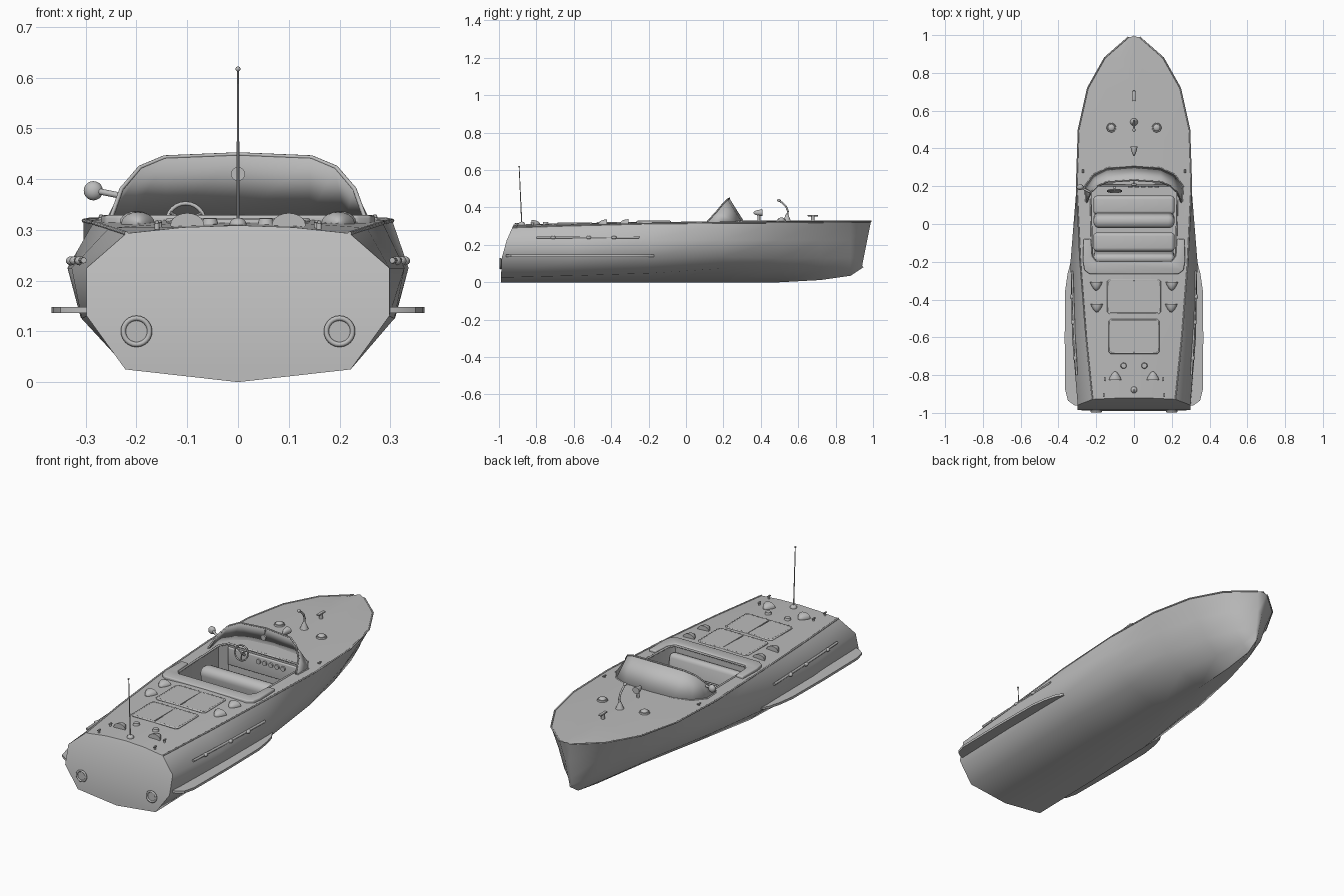
import bpy, bmesh, math
from mathutils import Vector, Matrix

old = bpy.data.objects.get("Cube")
if old:
    bpy.data.objects.remove(old)

grey = bpy.data.materials.new("plain_grey")
grey.use_nodes = True
grey.diffuse_color = (0.5, 0.5, 0.5, 1)
grey.node_tree.nodes["Principled BSDF"].inputs["Base Color"].default_value = (0.5, 0.5, 0.5, 1)


def finish(name, bm, bevel=0, angle=38):
    """Turn a bmesh into a shaded object."""
    if bevel:
        bmesh.ops.bevel(bm, geom=bm.edges[:], offset=bevel, segments=3, affect='EDGES', profile=0.5)
    bmesh.ops.recalc_face_normals(bm, faces=bm.faces[:])
    mesh = bpy.data.meshes.new(name)
    bm.to_mesh(mesh)
    bm.free()
    mesh.materials.append(grey)
    ob = bpy.data.objects.new(name, mesh)
    bpy.context.collection.objects.link(ob)
    shade(ob, angle)
    return ob


def shade(ob, angle):
    bpy.ops.object.select_all(action='DESELECT')
    ob.select_set(True)
    bpy.context.view_layer.objects.active = ob
    bpy.ops.object.shade_smooth_by_angle(angle=math.radians(angle))


def box(name, center, size, bevel=0, tilt=0):
    bm = bmesh.new()
    bmesh.ops.create_cube(bm, size=1, matrix=Matrix.Diagonal((*size, 1)))
    if bevel:
        bmesh.ops.bevel(bm, geom=bm.edges[:], offset=bevel, segments=4, affect='EDGES', profile=0.5)
    bm.transform(Matrix.Translation(center) @ Matrix.Rotation(math.radians(tilt), 4, 'X'))
    return finish(name, bm)


def rod(name, a, b, r1, r2=None, sides=16):
    """Cylinder or cone between two points."""
    a, b = Vector(a), Vector(b)
    bm = bmesh.new()
    turn = (b - a).to_track_quat('Z', 'Y').to_matrix().to_4x4()
    bmesh.ops.create_cone(bm, cap_ends=True, segments=sides, radius1=r1, radius2=r1 if r2 is None else r2,
                          depth=(b - a).length, matrix=Matrix.Translation((a + b) / 2) @ turn)
    return finish(name, bm)


def ball(name, center, size, cut=0):
    """Ellipsoid; cut flattens the +y (1) or -y (-1) half and tapers the other."""
    bm = bmesh.new()
    bmesh.ops.create_uvsphere(bm, u_segments=16, v_segments=10, radius=1)
    for v in bm.verts:
        if cut:
            v.co.y = cut * min(0, v.co.y * cut)
            v.co.x *= 1 - 0.4 * abs(v.co.y)
    bm.transform(Matrix.Translation(center) @ Matrix.Diagonal((*size, 1)))
    return finish(name, bm)


def tube(name, pts, r, closed=False):
    cu = bpy.data.curves.new(name, 'CURVE')
    cu.dimensions = '3D'
    cu.bevel_depth, cu.bevel_resolution, cu.use_fill_caps = r, 2, True
    sp = cu.splines.new('POLY')
    sp.points.add(len(pts) - 1)
    for p, co in zip(sp.points, pts):
        p.co = (*co, 1)
    sp.use_cyclic_u = closed
    cu.materials.append(grey)
    ob = bpy.data.objects.new(name, cu)
    bpy.context.collection.objects.link(ob)
    bpy.ops.object.select_all(action='DESELECT')
    ob.select_set(True)
    bpy.context.view_layer.objects.active = ob
    bpy.ops.object.convert(target='MESH')
    shade(bpy.context.object, 50)


def ring(name, center, big, small, turn):
    m = Matrix.Translation(center) @ Matrix.Rotation(math.radians(turn), 4, 'X')
    angles = [math.tau * i / 24 for i in range(24)]
    tube(name, [m @ Vector((big * math.cos(a), big * math.sin(a), 0)) for a in angles], small, True)


def prism(name, outline, z0, z1, bevel=0):
    bm = bmesh.new()
    f = bm.faces.new([bm.verts.new((x, y, z0)) for x, y in outline])
    top = bmesh.ops.extrude_face_region(bm, geom=[f])["geom"]
    bmesh.ops.translate(bm, verts=[v for v in top if isinstance(v, bmesh.types.BMVert)], vec=(0, 0, z1 - z0))
    return finish(name, bm, bevel)


def mirrored(half):
    """Complete a half path that starts on the centre line."""
    return [(-p[0], *p[1:]) for p in reversed(half[1:])] + list(half)


def deck(x, y):
    """Height of the cambered deck."""
    z = 0.31 + 0.02 * (y + 0.92) / 1.12 if y < 0.2 else 0.33
    return z - 0.013 * (x / 0.28) ** 2


# Hull: y, keel z, then (x, z) of chine, bilge, widest line and gunwale
stations = [
    (-0.99, 0, (.222, .025), (.298, .13), (.298, .225), (.22, .293)),
    (-0.6, 0, (.225, .035), (.308, .125), (.328, .225), (.254, .304)),
    (-0.2, 0, (.225, .048), (.31, .127), (.336, .225), (.285, .314)),
    (0.2, 0, (.19, .074), (.27, .137), (.304, .225), (.304, .318)),
    (0.5, 0, (.11, .062), (.2, .128), (.258, .225), (.294, .32)),
    (0.72, .012, (.07, .062), (.14, .13), (.19, .225), (.245, .322)),
    (0.88, .035, (.035, .07), (.08, .13), (.112, .225), (.155, .324)),
    (0.94, .08, (.006, .09), (.009, .13), (.014, .225), (.03, .324))]
bm = bmesh.new()
rows, gunwale = [], []
for n, (y, keel, *side) in enumerate(stations):
    sx, sz = side[3]
    crown = max(deck(0, y), sz + 0.004)
    half = [(0, keel), *side, (sx * 0.5, sz + (crown - sz) * 0.75), (0, crown)]
    pts = []
    for x, z in half:
        rake = 0
        if n == 0:
            rake = 0.005 * z / 0.13 if z < 0.13 else 0.005 + 0.065 * ((z - 0.13) / 0.18) ** 1.4
        elif n == len(stations) - 1:
            rake = (z - 0.08) * 0.2 + (0.008 if x == 0 else 0)
        pts.append((x, y + rake, z))
    gunwale.append(pts[4])
    right = [bm.verts.new(p) for p in pts]
    left = [bm.verts.new((-p[0], *p[1:])) for p in pts[1:-1]]
    rows.append(right + left[::-1])
for a, b in zip(rows, rows[1:]):
    for i in range(len(a)):
        j = (i + 1) % len(a)
        bm.faces.new((a[i], a[j], b[j], b[i]))
    for i in (4, -4):
        bm.edges.get((a[i], b[i])).smooth = False
for r in (rows[0], rows[-1]):
    bm.faces.new((r[0], r[1], r[-1]))
    for i in range(1, 5):
        bm.faces.new((r[i], r[i + 1], r[-i - 1], r[-i]))
    bm.faces.new((r[5], r[6], r[7]))
hull = finish("hull", bm, angle=56)

# Cockpit well
well = [(.2, -.2), (.222, -.17), (.23, .17), (.2, .21), (-.2, .21), (-.23, .17), (-.222, -.17), (-.2, -.2)]
cutter = prism("cockpit_cutter", well, 0.14, 0.5)
cutter.hide_render = True
mod = hull.modifiers.new("cockpit", 'BOOLEAN')
mod.operation, mod.object, mod.solver = 'DIFFERENCE', cutter, 'EXACT'
bpy.context.view_layer.objects.active = hull
bpy.ops.object.modifier_apply(modifier="cockpit")
bpy.data.objects.remove(cutter)
shade(hull, 56)
tube("cockpit_trim", [(x, y, deck(x, y) + 0.001) for x, y in well], 0.005, True)
pad = [(0, -.265), (.235, -.265), (.262, -.245), (.27, -.2), (.268, -.08), (.228, -.08), (.222, -.17), (.2, -.2), (0, -.2)]
prism("cockpit_rear_pad", pad[:-1] + [(-x, y) for x, y in reversed(pad[1:-1])], 0.3, 0.329, 0.006)

# Benches
for label, y, thick in (("front", 0.1, 0.075), ("rear", -0.095, 0.05)):
    box(label + "_seat", (0, y, 0.195), (0.43, 0.1, 0.05), 0.02)
    box(label + "_seat_base", (0, y - 0.01, 0.155), (0.42, 0.09, 0.05))
    box(label + "_backrest", (0, y - 0.08, 0.225), (0.43, thick, 0.13), thick * 0.45, 10)

# Dashboard and wheel
box("dashboard", (0, 0.207, 0.265), (0.4, 0.015, 0.09), 0.005)
for i in range(5):
    x = -0.02 + 0.035 * i
    rod("gauge", (x, 0.202, 0.285), (x, 0.192, 0.285), 0.012)
ring("steering_wheel", (-.103, .175, .316), 0.037, 0.004, 78)
rod("steering_column", (-.103, .175, .316), (-.103, .21, .29), 0.006)
for a in (0.5, 2.6, 4.7):
    rod("wheel_spoke", (-.103, .175, .316), (-.103 + .036 * math.cos(a), .175, .316 + .036 * math.sin(a)), 0.003, sides=8)

# Windscreen
base = mirrored([(0, .31, .325), (.14, .297, .325), (.215, .262, .322), (.26, .2, .32), (.255, .12, .318)])
rim = mirrored([(0, .232, .449), (.145, .222, .443), (.193, .2, .423), (.23, .165, .38), (.25, .115, .325)])
bm = bmesh.new()
low, high = ([bm.verts.new(p) for p in row] for row in (base, rim))
for i in range(len(low) - 1):
    bm.faces.new((low[i], low[i + 1], high[i + 1], high[i]))
screen = finish("windscreen", bm, angle=30)
screen.modifiers.new("thickness", 'SOLIDIFY').thickness = 0.005
tube("windscreen_rim", rim, 0.004)
tube("windscreen_base", base, 0.004)
rod("inner_mirror", (0, .215, .41), (0, .205, .41), 0.014)
rod("inner_mirror_stem", (0, .225, .445), (0, .21, .41), 0.003)
rod("side_lamp_stem", (-.235, .17, .368), (-.285, .195, .378), 0.006)
ball("side_lamp", (-.285, .195, .377), (.019, .015, .019))

# Engine hatches: thin panels with frames and a centre seam
for y, w in ((-0.385, 0.138), (-0.595, 0.13)):
    z = deck(w, y) + 0.002
    for s in (1, -1):
        box("hatch_panel", (s * w / 2, y, z), (w - 0.006, 0.17, 0.007))
    corner = ((.93, 1), (1, .9), (1, -.9), (.93, -1), (-.93, -1), (-1, -.9), (-1, .9), (-.93, 1))
    tube("hatch_frame", [(sx * w, y + sy * 0.088, z) for sx, sy in corner], 0.005, True)

for s in (1, -1):
    # Gunwale strake and side fin
    tube("gunwale_strake", [(s * x, y, z) for x, y, z in gunwale], 0.004)
    fin = [(.28, -.965), (.315, -.96), (.35, -.935), (.364, -.88), (.367, -.6), (.364, -.35), (.352, -.265),
           (.335, -.2), (.315, -.17), (.28, -.17)]
    prism("side_fin", [(s * x, y) for x, y in fin], 0.136, 0.148)
    # Side moulding with knobs
    tube("side_moulding", [(s * x, y, .24) for x, y in ((.304, -.8), (.315, -.6), (.328, -.25))], 0.006)
    for y, x in ((-.71, .312), (-.52, .322), (-.385, .329)):
        ball("moulding_knob", (s * x, y, .239), (.01, .014, .009))
    # Exhausts
    ring("exhaust_rim", (s * .2, -.992, .1), 0.026, 0.005, 90)
    rod("exhaust_pipe", (s * .2, -.97, .1), (s * .2, -.991, .1), 0.025, sides=24)
    # Deck scoops, filler caps and cleats
    for x, y, cut in ((.2, -.308, 1), (.197, -.423, 1), (.1, -.825, -1)):
        ball("deck_scoop", (s * x, y, deck(x, y)), (.033, .045, .023), cut)
    rod("filler_cap", (s * .055, -.75, .305), (s * .055, -.75, .322), 0.018, 0.013)
    for x, y in ((.155, -.82), (.16, -.905), (.27, .28)):
        z = deck(x, y)
        rod("cleat_post", (s * x, y, z - .005), (s * x, y, z + .008), 0.005)
        box("cleat_bar", (s * x, y, z + .009), (.008, .022, .006), 0.002)
    # Round foredeck vents
    rod("foredeck_vent", (s * .12, .51, .318), (s * .12, .51, .336), 0.027, 0.024)
    ball("foredeck_vent_cap", (s * .12, .51, .336), (.019, .019, .01))

# Aerial
ball("aerial_base", (0, -.878, .31), (.017, .017, .014))
rod("aerial", (0, -.878, .31), (0, -.892, .615), 0.003, 0.002, 8)
ball("aerial_tip", (0, -.892, .617), (.005, .005, .005))

# Foredeck searchlight, bow staff and mooring cleat
rod("searchlight_stem", (0, .39, .325), (0, .39, .37), 0.007)
ball("searchlight", (0, .41, .372), (.019, .05, .017), 1)
rod("staff_foot", (0, .54, .325), (0, .54, .365), 0.022, 0.006)
tube("bow_staff", [(0, .54, .35), (0, .545, .38), (0, .535, .405), (0, .515, .425), (0, .497, .437)], 0.005)
ball("staff_tip", (0, .497, .438), (.008, .01, .008))
rod("mooring_post", (0, .678, .325), (0, .678, .355), 0.009)
box("mooring_bar", (0, .678, .356), (.016, .055, .008), 0.003)
